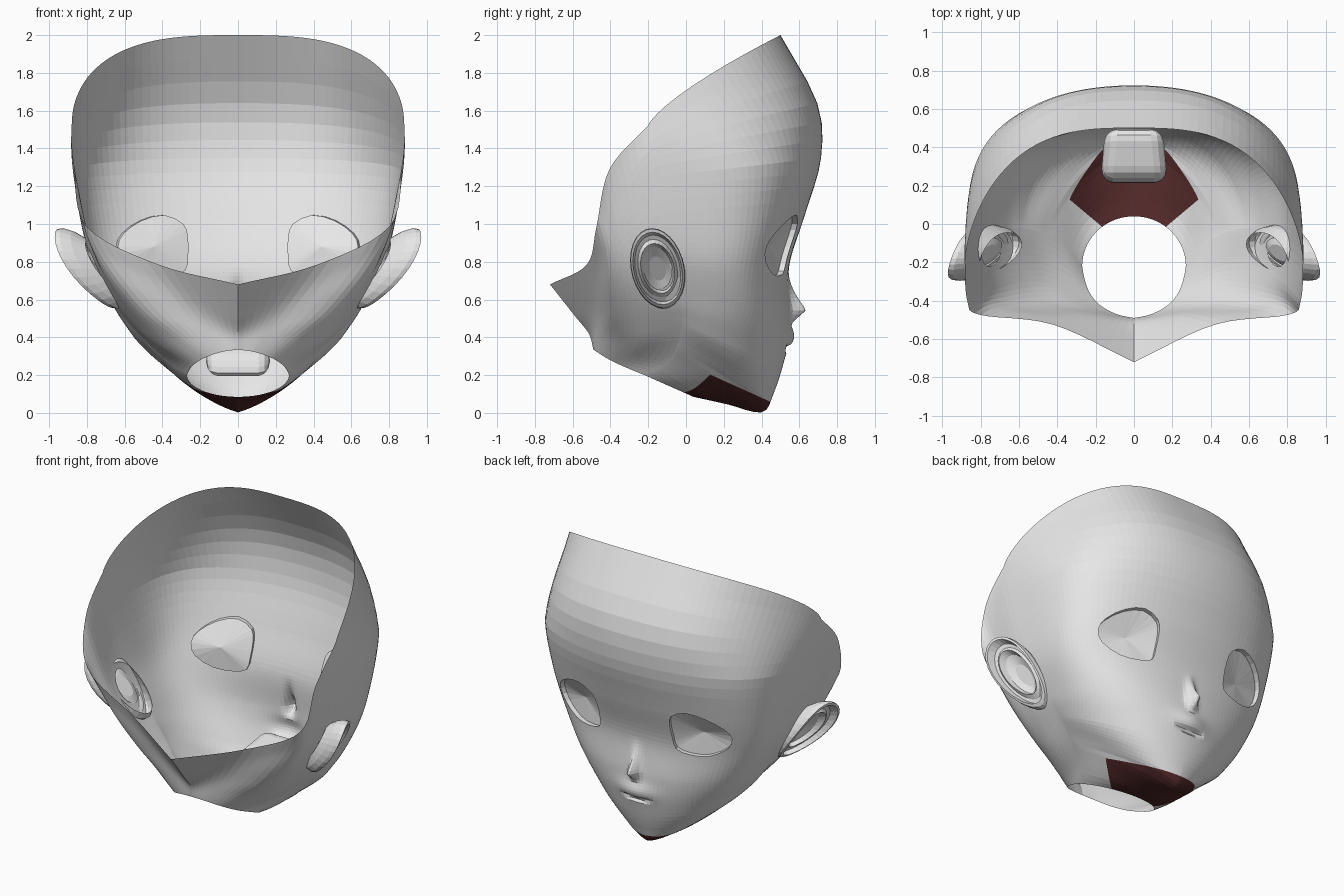
import bpy, bmesh, math
from mathutils import Vector

if "Cube" in bpy.data.objects:
    bpy.data.objects.remove(bpy.data.objects["Cube"])


def material(name, rgb):
    m = bpy.data.materials.new(name)
    m.diffuse_color = (*rgb, 1)
    m.use_nodes = True
    m.node_tree.nodes["Principled BSDF"].inputs["Base Color"].default_value = m.diffuse_color
    return m


SKIN = material("pale grey", (0.8, 0.8, 0.8))
RED = material("dark red", (0.085, 0.022, 0.022))


def spline(pts, t):
    """Smooth curve through tuples; t counts points."""
    i = max(0, min(int(t), len(pts) - 2))
    f = t - i
    b, c = pts[i], pts[i + 1]
    a = pts[i - 1] if i > 0 else [2 * p - q for p, q in zip(b, c)]
    d = pts[i + 2] if i + 2 < len(pts) else [2 * q - p for p, q in zip(b, c)]
    return [0.5 * (2 * q + (r - p) * f + (2 * p - 5 * q + 4 * r - s) * f * f
                   + (3 * q - p - 3 * r + s) * f ** 3) for p, q, r, s in zip(a, b, c, d)]


def finish(bm, name, mirror=True):
    me = bpy.data.meshes.new(name)
    bm.to_mesh(me)
    bm.free()
    me.materials.append(SKIN)
    me.materials.append(RED)
    ob = bpy.data.objects.new(name, me)
    bpy.context.collection.objects.link(ob)
    if mirror:
        m = ob.modifiers.new("mirror", 'MIRROR')
        m.merge_threshold = 0.0005
    return ob


def carve(bm, planes, gate):
    """Cut the gated faces along planes; return the faces inside all of them."""
    region = [f for f in bm.faces if gate(f.calc_center_median())]
    for k, (co, no) in enumerate(planes):
        geom = {e for f in region for e in [f, *f.edges, *f.verts]}
        bmesh.ops.bisect_plane(bm, geom=list(geom), dist=1e-5, plane_co=co, plane_no=no)
        region = []
        for f in bm.faces:
            c = f.calc_center_median()
            if gate(c) and all((c - p).dot(n) < 0 for p, n in planes[:k + 1]):
                region.append(f)
    return region


def prism(outline, axis):
    """Side planes of a clockwise outline, extruded along x or y."""
    planes = []
    for (a, b), (c, d) in zip(outline, outline[1:] + outline[:1]):
        u, w = b - d, c - a
        co, no = ((a, 0, b), (u, 0, w)) if axis == 'y' else ((0, a, b), (0, u, w))
        planes.append((Vector(co), Vector(no).normalized()))
    return planes


# Guide curves from the neck opening to the open rim
FRONT = [(.04, .085), (.22, .045), (.40, .003), (.463, .1), (.525, .3), (.55, .5),
         (.545, .77), (.63, 1.05), (.715, 1.35), (.695, 1.64), (.50, 2.0)]
SIDE = [(.27, -.22, .20), (.37, -.10, .27), (.46, -.05, .35), (.53, -.03, .42),
        (.60, -.02, .50), (.67, -.03, .60), (.775, -.06, .80), (.83, -.10, 1.0),
        (.87, -.14, 1.25), (.883, -.18, 1.4), (.88, -.2, 1.52)]
TEMPLE = [(.24, -.34, .25), (.50, -.24, .43), (.745, -.29, .79), (.868, -.405, 1.29)]
CORNER = [(.18, -.42, .29), (.33, -.40, .40), (.48, -.40, .52), (.62, -.42, .68),
          (.735, -.44, .85), (.80, -.474, .985)]
NAPE_SIDE = [(.09, -.47, .322), (.23, -.475, .52), (.42, -.525, .785)]
NAPE = [(-.49, .335), (-.515, .42), (-.59, .515), (-.72, .68)]
ROUND = [1.0, 1.35, 1.7, 1.25, .9, .65, .5, .5, .55, .6, .7]


def sculpt(p):
    """Nose, lips and mouth crease."""
    x, y, z = p
    if y > .3:
        rise = 0
        if .545 <= z < .77:
            rise = ((.77 - z) / .225) ** 1.9
        elif .47 < z < .545:
            rise = (z - .47) / .075
        y += .088 * rise * math.exp(-(x / .033) ** 2)
        y += .03 * math.exp(-((z - .40) / .06) ** 2 - (x / .12) ** 2)
        if x < .12:
            y -= .03 * math.exp(-((z - .34 - x * x) / .014) ** 2) * (1 - (x / .12) ** 2)
    return x, y, z


def section(v):
    fy, fz = spline(FRONT, v)
    sx, sy, sz = side = spline(SIDE, v)
    temple = spline(TEMPLE, v * .3)
    corner = spline(CORNER, v / 2)
    flank = spline(NAPE_SIDE, v / 5)
    by, bz = spline(NAPE, v * .3)
    q = spline([(r,) for r in ROUND], v)[0]
    point = max(0, 1 - abs(v - 2) / 1.6)
    boxy = max(0, v - 8) / 2

    def arc(a):
        s = min(1, math.sin(a))
        c = max(0, math.cos(a)) ** q
        rim = max(0, 1 - s ** 3) ** .62
        cy = c * (1 - boxy) + boxy * rim
        cz = (c * (1 - point - boxy) + point * max(0, 1 - s ** 1.2) ** .75
              + boxy * rim ** .75)
        return sx * s, sy + (fy - sy) * cy, sz + (fz - sz) * cz
    pts = []
    for i in range(36):
        t = i / 36
        pts.append(arc(math.pi / 2 * (.3 * t + .7 * t * t * (3 - 2 * t))))
    back = [arc(1.3), side, temple, corner, flank, (0, by, bz)]
    pts += [spline(back, 1 + i / 6) for i in range(25)]
    pts[-1] = (0, by, bz)
    return [sculpt(p) for p in pts]


# Head shell, one half
bm = bmesh.new()
steps = [4, 4, 4, 6, 12, 12, 8, 4, 3, 3]
levels = [i + j / n for i, n in enumerate(steps) for j in range(n)] + [10]
rows = [[bm.verts.new(p) for p in section(v)] for v in levels]
for a, b in zip(rows, rows[1:]):
    for i in range(len(a) - 1):
        bm.faces.new((a[i], b[i], b[i + 1], a[i + 1]))

# Under-chin patch
chin = [(Vector((0, .44, .062)), Vector((0, .45, 1)).normalized()),
        (Vector((.16, -.02, 0)), Vector((.84, -1, 0)).normalized())]
for f in carve(bm, chin, lambda c: c.z < .32 and c.y > -.12):
    f.material_index = 1

# Opening behind the ear bowl
EAR = Vector((0, -.15, .765))
ring = [2 * math.pi * i / 28 for i in range(28)]


def ear_point(a, scale, off):
    y = EAR.y + .143 * scale * math.cos(a) - .03 * scale * math.sin(a)
    z = EAR.z + .213 * scale * math.sin(a)
    bulge = .045 * (1 - ((z - .77) / .21) ** 2)
    return Vector((.805 + .62 * (z - .77) - .36 * (y + .15) + bulge + off, y, z))


hole = [tuple(ear_point(-a, .5, 0).yz) for a in ring[::2]]
inside = carve(bm, prism(hole, 'x'),
               lambda c: c.x > .45 and (c - EAR).yz.length < .3)
bmesh.ops.delete(bm, geom=inside, context='FACES')

# Eye socket: cut outline, short wall, shallow cone
EYE = [(.275, .93), (.30, 1.0), (.40, 1.047), (.52, 1.018), (.615, .95),
       (.645, .88), (.61, .80), (.50, .735), (.38, .727), (.29, .752), (.274, .83)]
loop = EYE[-1:] + EYE + EYE[:2]
outline = [tuple(spline(loop, 1 + i / 2)) for i in range(2 * len(EYE))]
inside = carve(bm, prism(outline, 'y'),
               lambda c: c.y > .15 and (c.x - .455) ** 2 + (c.z - .885) ** 2 < .08)
picked = set(inside)
border = [e for e in {e for f in inside for e in f.edges}
          if sum(f in picked for f in e.link_faces) == 1]
bmesh.ops.delete(bm, geom=inside, context='FACES')
border = [e for e in border if e.is_valid]
wall = {v: bm.verts.new(v.co + Vector((-.01, -.03, 0)))
        for v in {v for e in border for v in e.verts}}
mid = sum((v.co for v in wall.values()), Vector()) / len(wall)
tip = bm.verts.new((.445, mid.y - .035, .88))
for e in border:
    a, b = e.verts
    bm.faces.new((a, b, wall[b], wall[a]))
    bm.faces.new((wall[a], wall[b], tip))
bmesh.ops.recalc_face_normals(bm, faces=bm.faces[:])
probe = max(bm.faces, key=lambda f: f.calc_center_median().y)
if probe.normal.y < 0:
    bmesh.ops.reverse_faces(bm, faces=bm.faces[:])
finish(bm, "head_shell")

# Ears: flared back, rolled rim, hollow bowl with an inner fold
bm = bmesh.new()
profile = [(.72, -.13), (.92, -.07), (1.0, -.02), (.98, .008), (.90, .01),
           (.83, -.035), (.72, -.04), (.62, -.025), (.54, -.065), (.3, -.09)]
rings = [[bm.verts.new(ear_point(a, s, o)) for a in ring] for s, o in profile]
for a, b in zip(rings, rings[1:]):
    for i in range(28):
        j = (i + 1) % 28
        bm.faces.new((a[i], a[j], b[j], b[i]))
bm.faces.new(rings[-1])
bmesh.ops.recalc_face_normals(bm, faces=bm.faces[:])
bm.faces.ensure_lookup_table()
if bm.faces[-1].normal.x < 0:
    bmesh.ops.reverse_faces(bm, faces=bm.faces[:])
finish(bm, "ear")

# Mouth pouch inside the head, narrowing toward the lips
bm = bmesh.new()
bmesh.ops.create_cube(bm, size=1)
for v in bm.verts:
    front, top = v.co.y > 0, v.co.z > 0
    v.co.x *= .30 if front else .35
    v.co.y = .495 if front else (.24 if top else .20)
    v.co.z = (.40 if front else .34) if top else (.26 if front else .18)
bmesh.ops.bevel(bm, geom=bm.edges[:], offset=.065, segments=3, profile=.5, affect='EDGES')
finish(bm, "mouth_pouch", mirror=False)
